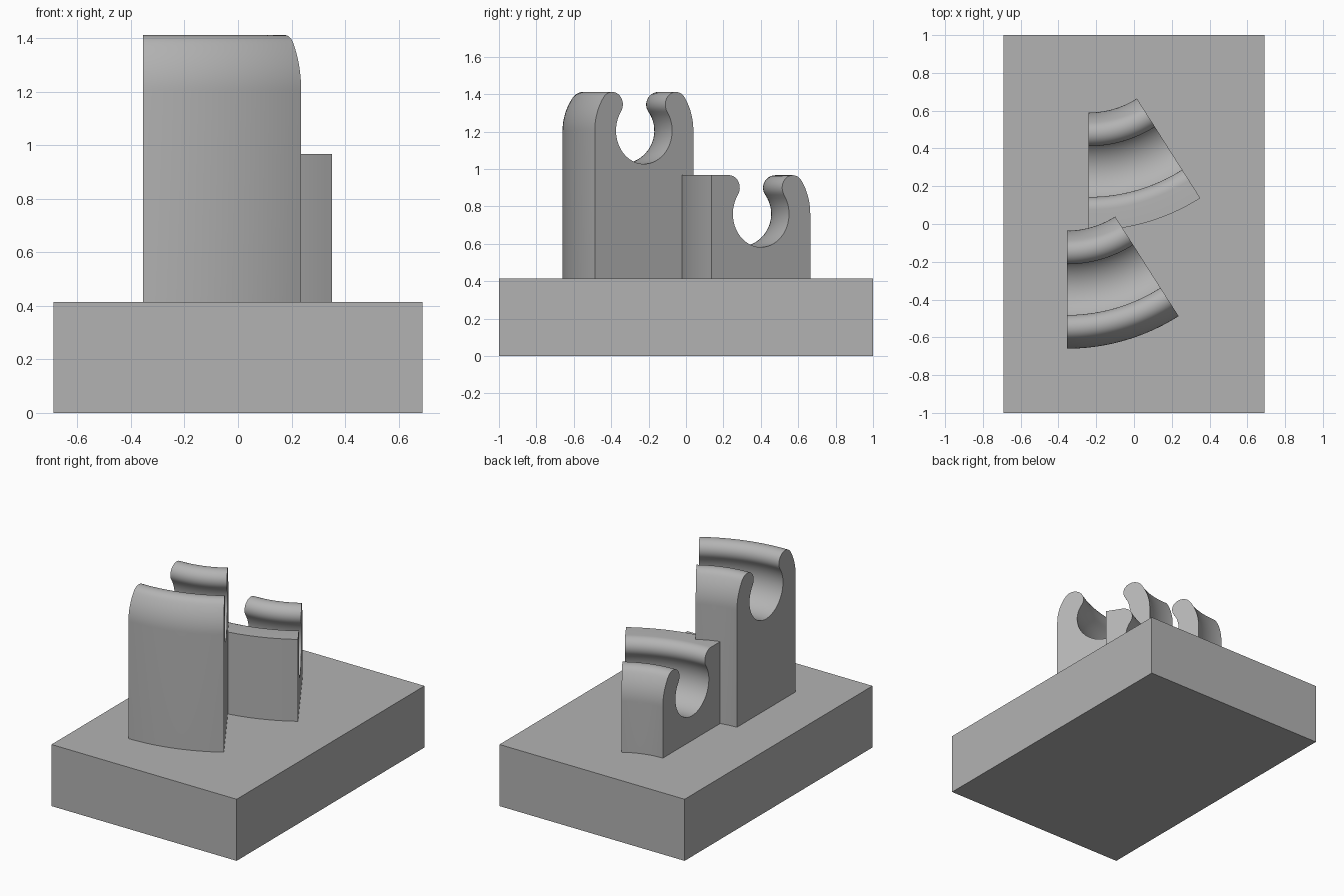
import bpy, bmesh
from math import sin, cos, pi, radians, atan2, sqrt

cube = bpy.data.objects.get("Cube")
if cube:
    bpy.data.objects.remove(cube)

grey = bpy.data.materials.new("plain grey")
grey.use_nodes = True
colour = (0.45, 0.45, 0.45, 1)
grey.diffuse_color = colour
grey.node_tree.nodes["Principled BSDF"].inputs["Base Color"].default_value = colour

BASE_TOP = 0.415
MID_R, HALF, HOLE = 0.7875, 0.3125, 0.178   # ring radius, half width, bore radius
LIP = (HALF - HOLE) / 2
SWEEP = radians(32.5)


def make_object(name, bm):
    bmesh.ops.recalc_face_normals(bm, faces=bm.faces)
    mesh = bpy.data.meshes.new(name)
    bm.to_mesh(mesh)
    bm.free()
    mesh.materials.append(grey)
    obj = bpy.data.objects.new(name, mesh)
    bpy.context.collection.objects.link(obj)
    return obj


def arc(cx, cz, r, a0, a1, n):
    steps = [a0 + (a1 - a0) * i / n for i in range(n + 1)]
    return [(cx + r * cos(a), cz + r * sin(a)) for a in steps]


def clip_profile(bore_z, top, square_outer):
    """C-shaped clip section; first coordinate is the offset from the ring radius."""
    lip_z = top - LIP - bore_z
    lip_x = sqrt((HOLE + LIP) ** 2 - lip_z ** 2)
    a = atan2(lip_z, lip_x)
    hook = arc(0, bore_z, HALF, 0, a, 12)
    lip = arc(lip_x, top - LIP, LIP, a, a + pi, 16)
    bore = arc(0, bore_z, HOLE, a, -pi / 2, 20)
    inner = hook + lip[1:] + bore[1:]
    outer = inner
    if square_outer:
        outer = [(HALF, top)] + arc(lip_x, top - LIP, LIP, pi / 2, a + pi, 12) + bore[1:]
    mirrored = [(-x, z) for x, z in reversed(inner[:-1])]
    return [(HALF, BASE_TOP)] + outer + mirrored + [(-HALF, BASE_TOP)]


def make_clip(name, cx, cy, profile, steps=20):
    """Sweep the section round a vertical axis at cx, cy."""
    bm = bmesh.new()
    rings = []
    for i in range(steps + 1):
        t = SWEEP * i / steps
        rings.append([bm.verts.new((cx + (MID_R + x) * sin(t), cy - (MID_R + x) * cos(t), z))
                      for x, z in profile])
    n = len(profile)
    for a, b in zip(rings, rings[1:]):
        for j in range(n):
            k = (j + 1) % n
            bm.faces.new((a[j], a[k], b[k], b[j]))
    bm.faces.new(rings[0])
    bm.faces.new(rings[-1])
    obj = make_object(name, bm)
    bpy.ops.object.select_all(action="DESELECT")
    obj.select_set(True)
    bpy.context.view_layer.objects.active = obj
    bpy.ops.object.shade_smooth_by_angle(angle=radians(30))


# Base block
bm = bmesh.new()
bmesh.ops.create_cube(bm, size=1)
for v in bm.verts:
    v.co.x *= 1.38
    v.co.y *= 2
    v.co.z = (v.co.z + 0.5) * BASE_TOP
make_object("base_block", bm)

# Two curved pipe clips: tall at the front, short behind with a squared front wall
make_clip("tall_clip", -0.355, 0.44, clip_profile(1.205, 1.412, False))
make_clip("short_clip", -0.24, 1.065, clip_profile(0.76, 0.967, True))
